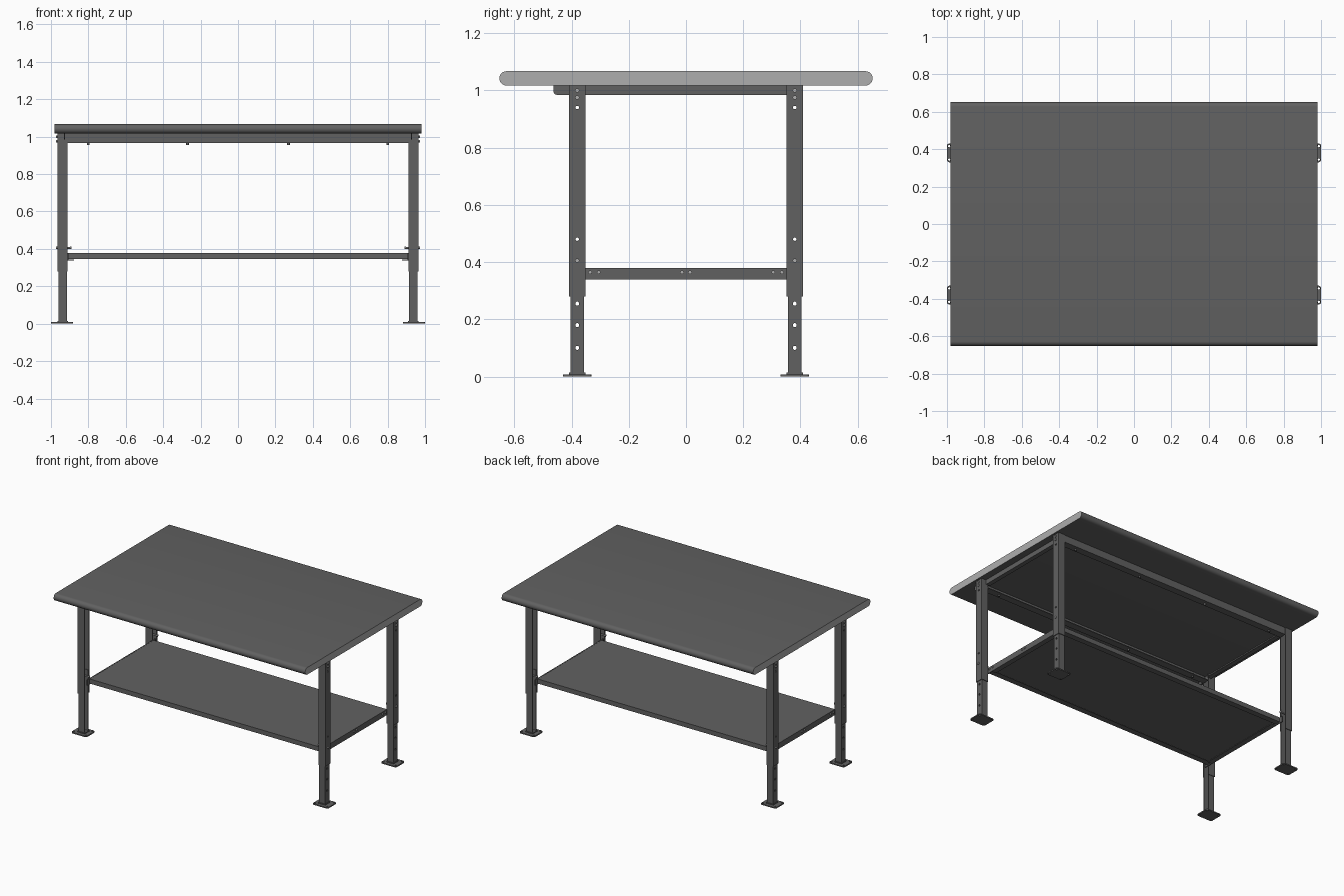
import bpy, bmesh, math
from mathutils import Matrix, Vector

cube = bpy.data.objects.get("Cube")
if cube:
    bpy.data.objects.remove(cube, do_unlink=True)


def material(name, value):
    mat = bpy.data.materials.new(name)
    mat.use_nodes = True
    colour = (value, value, value, 1)
    mat.diffuse_color = colour
    mat.node_tree.nodes["Principled BSDF"].inputs["Base Color"].default_value = colour
    return mat


steel = material("dark grey", 0.12)
zinc = material("light grey", 0.42)


def add_box(bm, lo, hi):
    """Box between two corners."""
    lo, hi = Vector(lo), Vector(hi)
    m = Matrix.Translation((lo + hi) / 2) @ Matrix.Diagonal((*(hi - lo), 1))
    bmesh.ops.create_cube(bm, size=1, matrix=m)


def add_rod(bm, centre, axis, radius, length, sides=12):
    turn = {"x": Matrix.Rotation(math.pi / 2, 4, "Y"), "z": Matrix()}[axis]
    bmesh.ops.create_cone(bm, cap_ends=True, segments=sides, radius1=radius, radius2=radius,
                          depth=length, matrix=Matrix.Translation(centre) @ turn)


def finish(name, bm, mirror="", mat=steel):
    mesh = bpy.data.meshes.new(name)
    bm.to_mesh(mesh)
    bm.free()
    mesh.materials.append(mat)
    ob = bpy.data.objects.new(name, mesh)
    bpy.context.collection.objects.link(ob)
    if mirror:
        mod = ob.modifiers.new("mirror", "MIRROR")
        mod.use_axis = [a in mirror for a in "xyz"]
        mod.use_mirror_merge = False
    return ob


def drill(ob, holes, axis, radius, length):
    """Cut round holes and remove the cutter again."""
    bm = bmesh.new()
    for h in holes:
        add_rod(bm, h, axis, radius, length)
    cutter = finish("hole_cutter", bm)
    cutter.hide_render = True
    mod = ob.modifiers.new("holes", "BOOLEAN")
    mod.operation, mod.object, mod.solver = "DIFFERENCE", cutter, "EXACT"
    bpy.context.view_layer.objects.active = ob
    bpy.ops.object.modifier_move_to_index(modifier="holes", index=0)
    bpy.ops.object.modifier_apply(modifier="holes")
    bpy.data.objects.remove(cutter, do_unlink=True)


def channel(name, x0, x1, y0, y1, z0, z1, t):
    """Upright C channel: web on the outside, open towards the middle."""
    outline = [(x0, y0), (x1, y0), (x1, y1), (x0, y1),
               (x0, y1 - t), (x1 - t, y1 - t), (x1 - t, y0 + t), (x0, y0 + t)]
    bm = bmesh.new()
    face = bm.faces.new([bm.verts.new((x, y, z0)) for x, y in outline])
    top = bmesh.ops.extrude_face_region(bm, geom=[face])["geom"]
    bmesh.ops.translate(bm, vec=(0, 0, z1 - z0),
                        verts=[g for g in top if isinstance(g, bmesh.types.BMVert)])
    bmesh.ops.recalc_face_normals(bm, faces=bm.faces)
    return finish(name, bm, "xy")


# Worktop with fully rounded front and back edges and light end faces
bm = bmesh.new()
add_box(bm, (-0.98, -0.652, 1.017), (0.98, 0.652, 1.067))
long_edges = [e for e in bm.edges if abs(e.verts[0].co.x - e.verts[1].co.x) > 1]
bmesh.ops.bevel(bm, geom=long_edges, offset=0.0245, segments=6, profile=0.5, affect="EDGES")
for f in bm.faces:
    f.normal_update()
    f.material_index = int(abs(f.normal.x) > 0.9)
worktop = finish("worktop", bm)
worktop.data.materials.append(zinc)
bpy.context.view_layer.objects.active = worktop
worktop.select_set(True)
bpy.ops.object.shade_smooth_by_angle(angle=math.radians(35))
worktop.select_set(False)

# Legs: outer channel and the telescoping insert
LY = 0.38
outer = channel("upper_leg", 0.912, 0.966, LY - 0.028, LY + 0.028, 0.28, 1.017, 0.005)
drill(outer, [(0.96, LY, z) for z in (0.94, 0.48)], "x", 0.006, 0.04)
inner = channel("lower_leg", 0.914, 0.961, LY - 0.0235, LY + 0.0235, 0.008, 0.44, 0.005)
drill(inner, [(0.957, LY, z) for z in (0.10, 0.18, 0.255)], "x", 0.007, 0.04)

# Foot plates with a raised socket and corner holes
bm = bmesh.new()
add_box(bm, (0.881, LY - 0.05, 0), (1.0, LY + 0.05, 0.008))
corners = [e for e in bm.edges if abs(e.verts[0].co.z - e.verts[1].co.z) > 0.005]
bmesh.ops.bevel(bm, geom=corners, offset=0.012, segments=3, profile=0.5, affect="EDGES")
foot = finish("foot_plate", bm, "xy")
drill(foot, [(x, LY + s * 0.036, 0) for x in (0.893, 0.988) for s in (-1, 1)],
      "z", 0.006, 0.05)
bm = bmesh.new()
add_box(bm, (0.91, LY - 0.028, 0.008), (0.965, LY + 0.028, 0.014))
finish("foot_socket", bm, "xy")

# Leg bolts: side bolts and the height pins
bm = bmesh.new()
for z in (1.0, 0.975, 0.405):
    add_rod(bm, (0.967, LY, z), "x", 0.008, 0.012, 6)
add_rod(bm, (0.93, LY, 0.405), "x", 0.005, 0.08, 8)
add_rod(bm, (0.895, LY, 0.405), "x", 0.008, 0.008, 6)
finish("leg_bolts", bm, "xy", zinc)

# Shelf: folded sheet with lips and return flanges
SX, SY = 0.912, 0.357
bm = bmesh.new()
add_box(bm, (-SX, -SY, 0.371), (SX, SY, 0.378))
for s in (-1, 1):
    for a, b, z0, z1 in ((SY - 0.006, SY, 0.346, 0.371), (SY - 0.04, SY - 0.006, 0.346, 0.35)):
        add_box(bm, (-SX, min(s * a, s * b), z0), (SX, max(s * a, s * b), z1))
finish("shelf", bm)

# Shelf end rails and their bolts
bm = bmesh.new()
add_box(bm, (SX - 0.006, -LY, 0.339), (SX + 0.001, LY, 0.379))
add_box(bm, (SX - 0.035, -SY + 0.04, 0.339), (SX - 0.006, SY - 0.04, 0.344))
finish("shelf_end_rail", bm, "x")
bm = bmesh.new()
for y in (-0.335, -0.305, -0.014, 0.014, 0.305, 0.335):
    add_rod(bm, (SX + 0.002, y, 0.364), "x", 0.007, 0.01, 6)
finish("shelf_bolts", bm, "x", zinc)

# Long rails under the worktop: angle sections front and back, drilled below
bm = bmesh.new()
add_box(bm, (-0.913, LY + 0.019, 0.967), (0.913, LY + 0.025, 1.017))
add_box(bm, (-0.913, LY - 0.025, 0.967), (0.913, LY + 0.019, 0.972))
rail = finish("long_rail", bm, "y")
drill(rail, [(x, LY - 0.003, 0.97) for x in (-0.8, -0.27, 0.27, 0.8)], "z", 0.007, 0.03)

# End rails run through the front legs and stop with a rounded nose
bm = bmesh.new()
add_box(bm, (0.925, -0.463, 0.984), (0.931, 0.356, 1.017))
nose = [e for e in bm.edges if all(v.co.z < 1 and v.co.y < -0.45 for v in e.verts)]
bmesh.ops.bevel(bm, geom=nose, offset=0.012, segments=3, profile=0.5, affect="EDGES")
add_box(bm, (0.90, -0.35, 0.984), (0.925, 0.35, 0.989))
finish("end_rail", bm, "x")
